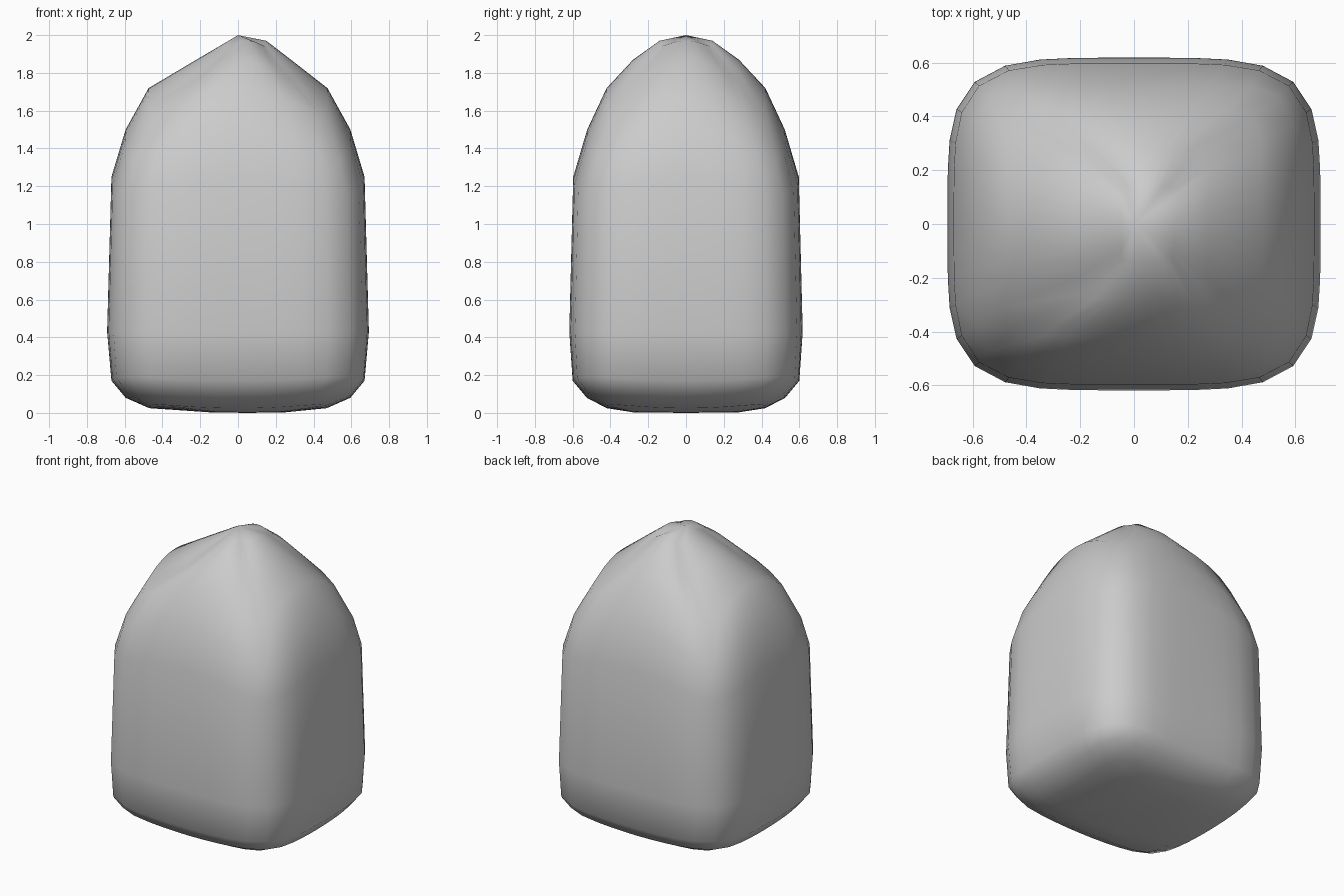
import bpy, bmesh
from math import cos, sin, pi

if "Cube" in bpy.data.objects:
    bpy.data.objects.remove(bpy.data.objects["Cube"])

SEGMENTS = 40


def ring(bm, cx, hx, hy, z, n, dz):
    """One rounded-rectangle section; larger n squares the corners, dz shifts them in height."""
    verts = []
    for i in range(SEGMENTS):
        a = 2 * pi * i / SEGMENTS
        c, s = cos(a), sin(a)
        r = (abs(c) ** n + abs(s) ** n) ** (-1 / n)
        u, v = r * c, r * s
        corner = (u * v) ** 2 * 2 ** (4 / n)
        verts.append(bm.verts.new((cx + hx * u, hy * v, z + dz * corner)))
    return verts


# Sections from the base to just under the peak:
# x centre, half x, half y, z, squareness, corner height shift
sections = [
    (0.05, 0.20, 0.28, 0.003, 10, 0.004),
    (0.0, 0.47, 0.42, 0.025, 10, 0.02),
    (0.0, 0.595, 0.525, 0.08, 7, 0.03),
    (0.0, 0.67, 0.60, 0.17, 4.8, 0.02),
    (0.0, 0.693, 0.618, 0.43, 4.4, 0.0),
    (0.0, 0.67, 0.597, 1.25, 4.6, -0.10),
    (0.0, 0.595, 0.523, 1.50, 7, -0.16),
    (0.0, 0.473, 0.42, 1.72, 12, -0.15),
    (0.03, 0.25, 0.28, 1.87, 12, -0.10),
    (0.05, 0.10, 0.14, 1.97, 10, -0.03),
]

# Loft the sections and close both ends to a point
bm = bmesh.new()
rings = [ring(bm, *s) for s in sections]
base = bm.verts.new((0.05, 0, 0))
peak = bm.verts.new((0, 0, 2))
for i in range(SEGMENTS):
    j = (i + 1) % SEGMENTS
    for lo, hi in zip(rings, rings[1:]):
        bm.faces.new((lo[i], lo[j], hi[j], hi[i]))
    bm.faces.new((base, rings[0][j], rings[0][i]))
    bm.faces.new((peak, rings[-1][i], rings[-1][j]))
bmesh.ops.recalc_face_normals(bm, faces=bm.faces[:])
for f in bm.faces:
    f.smooth = True

mesh = bpy.data.meshes.new("rounded_block")
bm.to_mesh(mesh)
bm.free()
block = bpy.data.objects.new("rounded_block", mesh)
bpy.context.collection.objects.link(block)
